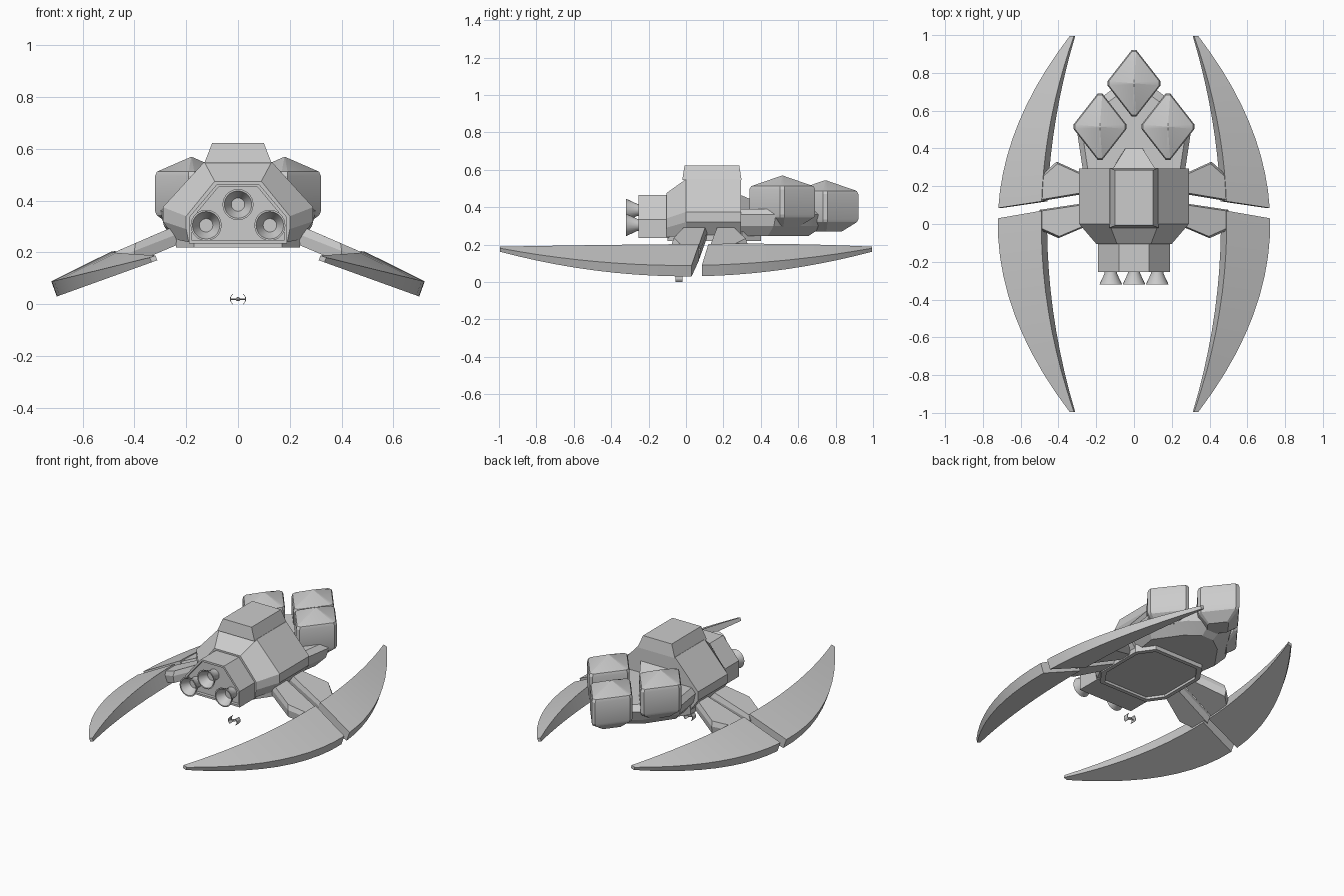
import bpy, bmesh, math

cube = bpy.data.objects.get("Cube")
if cube:
    bpy.data.objects.remove(cube, do_unlink=True)

grey = bpy.data.materials.new("hull_grey")
grey.use_nodes = True
GREY = (0.6, 0.6, 0.6, 1)
grey.diffuse_color = GREY
grey.node_tree.nodes["Principled BSDF"].inputs["Base Color"].default_value = GREY


def finish(name, bm, smooth=20, bevel=0):
    bmesh.ops.remove_doubles(bm, verts=bm.verts, dist=0.0005)
    bmesh.ops.recalc_face_normals(bm, faces=bm.faces)
    me = bpy.data.meshes.new(name)
    bm.to_mesh(me)
    bm.free()
    me.materials.append(grey)
    ob = bpy.data.objects.new(name, me)
    bpy.context.collection.objects.link(ob)
    if bevel:
        mod = ob.modifiers.new("bevel", "BEVEL")
        mod.width, mod.segments = bevel, 1
    bpy.context.view_layer.objects.active = ob
    bpy.ops.object.select_all(action="DESELECT")
    ob.select_set(True)
    bpy.ops.object.shade_smooth_by_angle(angle=math.radians(smooth))
    return ob


def loft(sections, caps=True):
    """Skin a list of rings that share a point count."""
    bm = bmesh.new()
    rings = [[bm.verts.new(p) for p in s] for s in sections]
    n = len(rings[0])
    for a, b in zip(rings, rings[1:]):
        for i in range(n):
            j = (i + 1) % n
            bm.faces.new((a[i], a[j], b[j], b[i]))
    if caps:
        bm.faces.new(rings[0])
        bm.faces.new(rings[-1])
    return bm


def mirrored(half):
    """Close a right-hand half outline across the centre line."""
    return half + [(-u, v) for u, v in reversed(half)]


def upright(half, y):
    return [(u, y, v) for u, v in mirrored(half)]


def level(half, z, s=1, cy=0):
    return [(u * s, cy + (v - cy) * s, z) for u, v in mirrored(half)]


# Main hull with tapered nose
full = [(0.24, 0.25), (0.29, 0.32), (0.29, 0.375), (0.13, 0.55)]
nose = [(0.19, 0.24), (0.2, 0.29), (0.2, 0.34), (0.09, 0.475)]
finish("hull", loft([upright(nose, -0.105), upright(full, 0), upright(full, 0.295)]))

# Belly plate with an inset panel
belly = [(0.17, -0.1), (0.24, 0.0), (0.24, 0.3), (0.17, 0.4)]
finish("belly_plate", loft([level(belly, 0.235, 0.9, 0.15), level(belly, 0.22, 0.9, 0.15),
                            level(belly, 0.22, 1, 0.15), level(belly, 0.27, 1, 0.15)]))

# Engine block with recessed front
block = [(0.19, 0.235), (0.19, 0.335), (0.08, 0.465)]
rim = [(0.178, 0.247), (0.178, 0.33), (0.075, 0.453)]
finish("engine_block", loft([upright(rim, -0.235), upright(rim, -0.255),
                             upright(block, -0.255), upright(block, -0.09)]))

# Three flared nozzles, each a spun profile with a bright centre plug
profile = [(0.034, -0.23), (0.032, -0.26), (0.06, -0.32), (0.053, -0.32), (0.026, -0.265)]
for name, cx, cz in (("top", 0, 0.385), ("left", 0.123, 0.305), ("right", -0.123, 0.305)):
    ring = [2 * math.pi * i / 20 for i in range(20)]
    finish(name + "_nozzle", loft([[(cx + r * math.cos(a), y, cz + r * math.sin(a))
                                    for a in ring] for r, y in profile]), 35)

# Cabin, its recessed rear window and the wedge below it
roof = [(0.13, -0.02), (0.13, 0.297)]
top = [(0.1, -0.008), (0.1, 0.285)]
cabin = loft([level(roof, 0.545), level(top, 0.622)])
cabin.faces.ensure_lookup_table()
rear = max(cabin.faces, key=lambda f: f.calc_center_median().y)
bmesh.ops.inset_region(cabin, faces=[rear], thickness=0.012, depth=-0.015)
finish("cabin", cabin)
finish("rear_wedge", loft([level([(0.12, 0.28), (0.05, 0.4)], 0.3),
                           [(0.12, 0.28, 0.47), (0.045, 0.4, 0.42),
                            (-0.045, 0.4, 0.42), (-0.12, 0.28, 0.47)]]))

# Tail deck carrying the pods
deck = [(0.27, 0.28), (0.3, 0.48), (0.16, 0.68), (0.05, 0.76)]
finish("tail_deck", loft([level(deck, 0.245, 0.78, 0.28), level(deck, 0.3, 0.95, 0.28),
                          level(deck, 0.36, 1, 0.28), level(deck, 0.39, 0.9, 0.28)]))


# Diamond pods with blunted corners and pyramid tops
def pod(name, cx, cy, cz):
    def ring(s, z):
        a, b, c = 0.14 * s, 0.176 * s, 0.012 * s
        pts = [(a, -c), (a, c), (c, b), (-c, b), (-a, c), (-a, -c), (-c, -b), (c, -b)]
        return [(cx + x, cy + y, cz + z) for x, y in pts]
    finish(name, loft([ring(0.5, -0.135), ring(0.96, -0.085), ring(1, -0.07),
                       ring(1, 0.065), ring(0.95, 0.082), ring(0.03, 0.138)]))


pod("rear_pod", 0, 0.745, 0.405)
pod("left_pod", 0.18, 0.515, 0.43)
pod("right_pod", -0.18, 0.515, 0.43)


# Curved blades: lofted along y on a plane sloping down and outward
def blade(name, side, end):
    y_out, y_in = (0.085, 0.12) if end > 0 else (0.03, 0.07)
    sections = []
    for k in range(11):
        t = k / 10
        yo = y_out + (end * 0.995 - y_out) * t
        yi = y_in + (end * 0.995 - y_in) * t
        low_in, low_out = 0.46 - 0.15 * yi ** 2, 0.70 - 0.37 * yo ** 2
        thin_in, thin_out = 0.092 - 0.072 * t ** 2, 0.062 - 0.042 * t ** 2

        def point(x, y, h):
            return (side * (x + 0.34 * h), y, 0.03 + (0.70 - x) * 0.36 + 0.94 * h)
        sections.append([point(low_in, yi, 0), point(low_out, yo, 0),
                         point(low_out, yo, thin_out), point(low_in, yi, thin_in)])
    finish(name, loft(sections), 25)


# Sloping arms between hull and blades
def arm(name, side, outline):
    def slab(drop, s):
        cx = sum(p[0] for p in outline) / len(outline)
        cy = sum(p[1] for p in outline) / len(outline)
        return [(side * (cx + (x - cx) * s), cy + (y - cy) * s,
                 0.205 + (0.48 - x) * 0.39 - drop) for x, y in outline]
    finish(name, loft([slab(0.075, 0.93), slab(0.03, 1), slab(0, 0.9)]))


rear_arm = [(0.2, 0.17), (0.5, 0.12), (0.5, 0.25), (0.41, 0.33), (0.2, 0.235)]
front_arm = [(0.2, 0.12), (0.5, 0.075), (0.5, -0.03), (0.4, -0.075), (0.2, 0.01)]
for label, side in (("left", 1), ("right", -1)):
    blade(label + "_rear_blade", side, 1)
    blade(label + "_front_blade", side, -1)
    arm(label + "_rear_arm", side, rear_arm)
    arm(label + "_front_arm", side, front_arm)

# Tiny escort craft below: two bent panels joined by a bar
for label, side in (("left", 1), ("right", -1)):
    outer = [(0.022, 0), (0.03, 0.012), (0.03, 0.028), (0.022, 0.04)]
    bent = outer + [(x - 0.003, z) for x, z in reversed(outer)]
    finish("escort_" + label + "_panel",
           loft([[(side * x, y, z) for x, z in bent] for y in (-0.055, -0.02)]))
spoke = [2 * math.pi * i / 8 for i in range(8)]
finish("escort_bar", loft([[(x, -0.037 + r * math.cos(a), 0.02 + r * math.sin(a)) for a in spoke]
                           for x, r in ((-0.028, 0.003), (-0.009, 0.003), (-0.004, 0.008),
                                        (0.004, 0.008), (0.009, 0.003), (0.028, 0.003))]))
